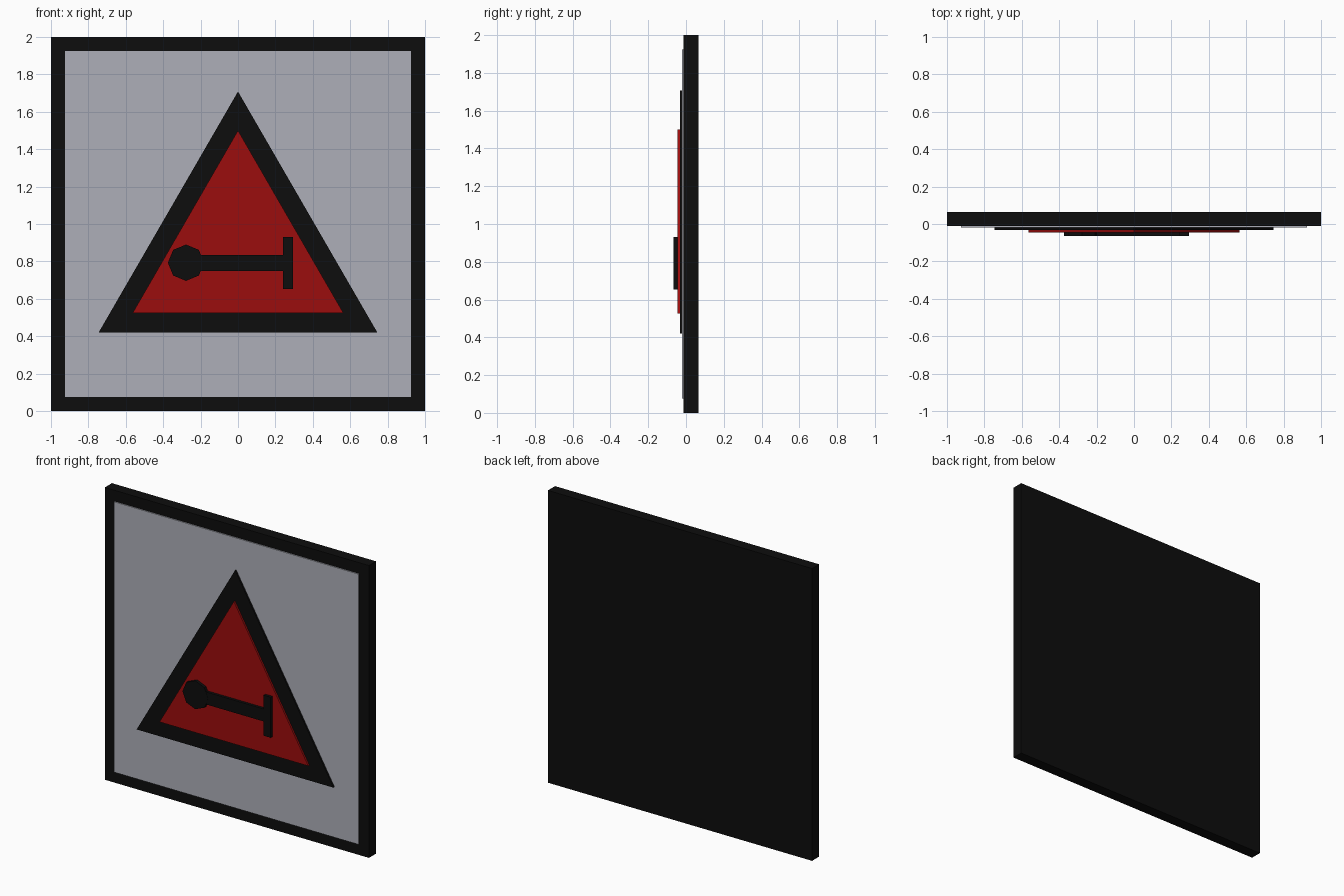
import bpy
import bmesh
from math import cos, sin, pi

cube = bpy.data.objects.get("Cube")
if cube:
    bpy.data.objects.remove(cube, do_unlink=True)


def material(name, colour):
    m = bpy.data.materials.new(name)
    m.use_nodes = True
    m.diffuse_color = (*colour, 1)
    m.node_tree.nodes["Principled BSDF"].inputs["Base Color"].default_value = (*colour, 1)
    return m


BLACK = material("black", (0.004, 0.004, 0.004))
GREY = material("light grey", (0.42, 0.43, 0.48))
RED = material("warning red", (0.33, 0.004, 0.004))


def plate(name, outline, front, back, mat):
    """Extrude an (x, z) outline from front to back along y."""
    bm = bmesh.new()
    face = bm.faces.new([bm.verts.new((x, front, z)) for x, z in outline])
    result = bmesh.ops.extrude_face_region(bm, geom=[face], use_keep_orig=True)
    moved = [v for v in result["geom"] if isinstance(v, bmesh.types.BMVert)]
    bmesh.ops.translate(bm, verts=moved, vec=(0, back - front, 0))
    bmesh.ops.recalc_face_normals(bm, faces=bm.faces)
    mesh = bpy.data.meshes.new(name)
    bm.to_mesh(mesh)
    bm.free()
    mesh.materials.append(mat)
    obj = bpy.data.objects.new(name, mesh)
    bpy.context.collection.objects.link(obj)
    return obj


def rect(x0, x1, z0, z1):
    return [(x0, z0), (x1, z0), (x1, z1), (x0, z1)]


def triangle(half_width, base, apex):
    return [(-half_width, base), (half_width, base), (0, apex)]


# Board and its stacked face plates
plate("backing_board", rect(-1, 1, 0, 2), -0.012, 0.065, BLACK)
plate("face_panel", rect(-0.925, 0.925, 0.075, 1.925), -0.02, -0.012, GREY)
plate("triangle_border", triangle(0.745, 0.42, 1.708), -0.032, -0.02, BLACK)
plate("triangle_fill", triangle(0.563, 0.525, 1.5), -0.045, -0.032, RED)

# Symbol: octagonal knob, bar and end crosspiece
knob = [(-0.278 + 0.097 * cos(i * pi / 4), 0.793 + 0.097 * sin(i * pi / 4)) for i in range(8)]
plate("symbol_knob", knob, -0.065, -0.045, BLACK)
plate("symbol_bar", rect(-0.22, 0.24, 0.75, 0.835), -0.064, -0.045, BLACK)
plate("symbol_crosspiece", rect(0.24, 0.293, 0.653, 0.93), -0.065, -0.045, BLACK)
